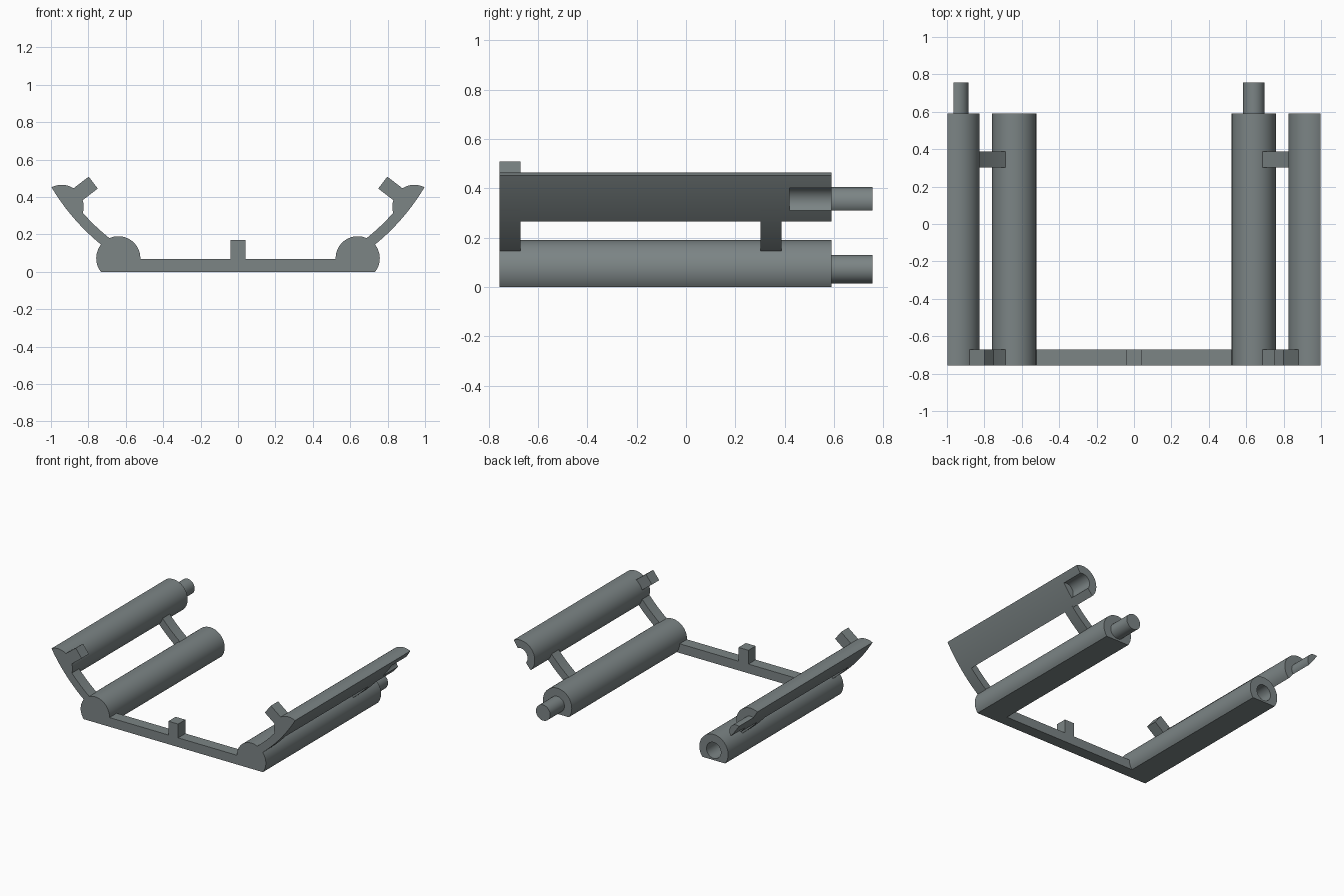
import bpy, bmesh
from math import sin, cos, atan2, hypot, acos, asin, radians, pi

if "Cube" in bpy.data.objects:
    bpy.data.objects.remove(bpy.data.objects["Cube"])

Y0, Y1, PEG_Y = -0.757, 0.59, 0.757    # front, tube end, peg tip
CLIP_D = 0.085                         # depth of bars and tabs
ARC_Z, ARC_R, ARC_IN = 1.045, 1.16, 1.105   # outer curve of the side walls
LOW, UP = (0.64, 0.072), (0.943, 0.347)     # tube centres on the +x side
TUBE_R, PEG_R = 0.118, 0.058

grey = bpy.data.materials.new("slate grey")
grey.diffuse_color = (0.2, 0.232, 0.235, 1)
grey.use_nodes = True
grey.node_tree.nodes["Principled BSDF"].inputs["Base Color"].default_value = grey.diffuse_color


def extrude(name, pts, y0, y1, side=1):
    """Extrude an x-z profile along y; side=-1 mirrors it in x."""
    bm = bmesh.new()
    face = bm.faces.new([bm.verts.new((side * x, y0, z)) for x, z in pts])
    new = bmesh.ops.extrude_face_region(bm, geom=[face])["geom"]
    verts = [v for v in new if isinstance(v, bmesh.types.BMVert)]
    bmesh.ops.translate(bm, vec=(0, y1 - y0, 0), verts=verts)
    bmesh.ops.recalc_face_normals(bm, faces=bm.faces)
    mesh = bpy.data.meshes.new(name)
    bm.to_mesh(mesh)
    bm.free()
    mesh.materials.append(grey)
    ob = bpy.data.objects.new(name, mesh)
    bpy.context.collection.objects.link(ob)
    return ob


def arc(c, r, a0, a1, n):
    return [(c[0] + r * cos(a0 + (a1 - a0) * i / n),
             c[1] + r * sin(a0 + (a1 - a0) * i / n)) for i in range(n + 1)]


def circle(c, r):
    return arc(c, r, 0, 2 * pi, 48)[:-1]


def wall_clipped(c, r):
    """Circle trimmed by the outer wall curve."""
    dx, dz = c[0], c[1] - ARC_Z
    d, base = hypot(dx, dz), atan2(dz, dx)
    half = acos((ARC_R ** 2 - d * d - r * r) / (2 * d * r))
    big = acos((ARC_R ** 2 + d * d - r * r) / (2 * d * ARC_R))
    inner = arc(c, r, base + half, base + 2 * pi - half, 36)
    outer = arc((0, ARC_Z), ARC_R, base - big, base + big, 10)
    return inner + outer[1:-1]


def drill(ob, c, side):
    """Blind socket in the back end of a tube."""
    cutter = extrude("socket_cutter", circle(c, PEG_R + 0.001), 0.42, Y1 + 0.05, side)
    cutter.hide_render = True
    mod = ob.modifiers.new("socket", "BOOLEAN")
    mod.operation, mod.solver, mod.object = "DIFFERENCE", "EXACT", cutter
    bpy.context.view_layer.objects.active = ob
    bpy.ops.object.modifier_apply(modifier=mod.name)
    bpy.data.objects.remove(cutter)


# Lower tube profile with flat underside
cut = asin(LOW[1] / TUBE_R)
low_profile = arc(LOW, TUBE_R, -cut, pi + cut, 40)

# Connecting strap profile that follows the wall curve
a0, a1 = radians(36 - 90), radians(51 - 90)
strap = (arc((0, ARC_Z), ARC_R, a0, a1, 12)
         + arc((0, ARC_Z), ARC_IN, a1, a0, 12))

# Tilted tab on the inside of the upper tube
t = radians(180 - 37.5)
u, v = (cos(t), sin(t)), (-sin(t), cos(t))
tab = [(UP[0] + l * u[0] + w * v[0], UP[1] + l * u[1] + w * v[1])
       for l, w in ((0.05, -0.04), (0.213, -0.04), (0.213, 0.04), (0.05, 0.04))]

for side, word in ((1, "right"), (-1, "left")):
    lower = extrude(word + "_lower_tube", low_profile, Y0, Y1, side)
    upper = extrude(word + "_upper_tube", wall_clipped(UP, TUBE_R), Y0, Y1, side)
    extrude(word + "_front_strap", strap, Y0, Y0 + CLIP_D, side)
    extrude(word + "_rear_strap", strap, 0.303, 0.387, side)
    extrude(word + "_tab", tab, Y0, Y0 + CLIP_D, side)
    # Pegs and sockets alternate between the two sides
    if side == 1:
        extrude("right_lower_peg", circle(LOW, PEG_R), Y1 - 0.01, PEG_Y, side)
        drill(upper, UP, side)
    else:
        extrude("left_upper_peg", wall_clipped(UP, PEG_R), Y1 - 0.01, PEG_Y, side)
        drill(lower, LOW, side)

# Front cross bar with its centre tab
bar = [(-0.6, 0), (0.6, 0), (0.6, 0.068), (0.04, 0.068), (0.04, 0.17),
       (-0.04, 0.17), (-0.04, 0.068), (-0.6, 0.068)]
extrude("cross_bar", bar, Y0, Y0 + CLIP_D)

# Smooth round walls, crisp edges
for ob in bpy.context.scene.objects:
    ob.select_set(True)
    bpy.context.view_layer.objects.active = ob
bpy.ops.object.shade_smooth_by_angle(angle=radians(30))
